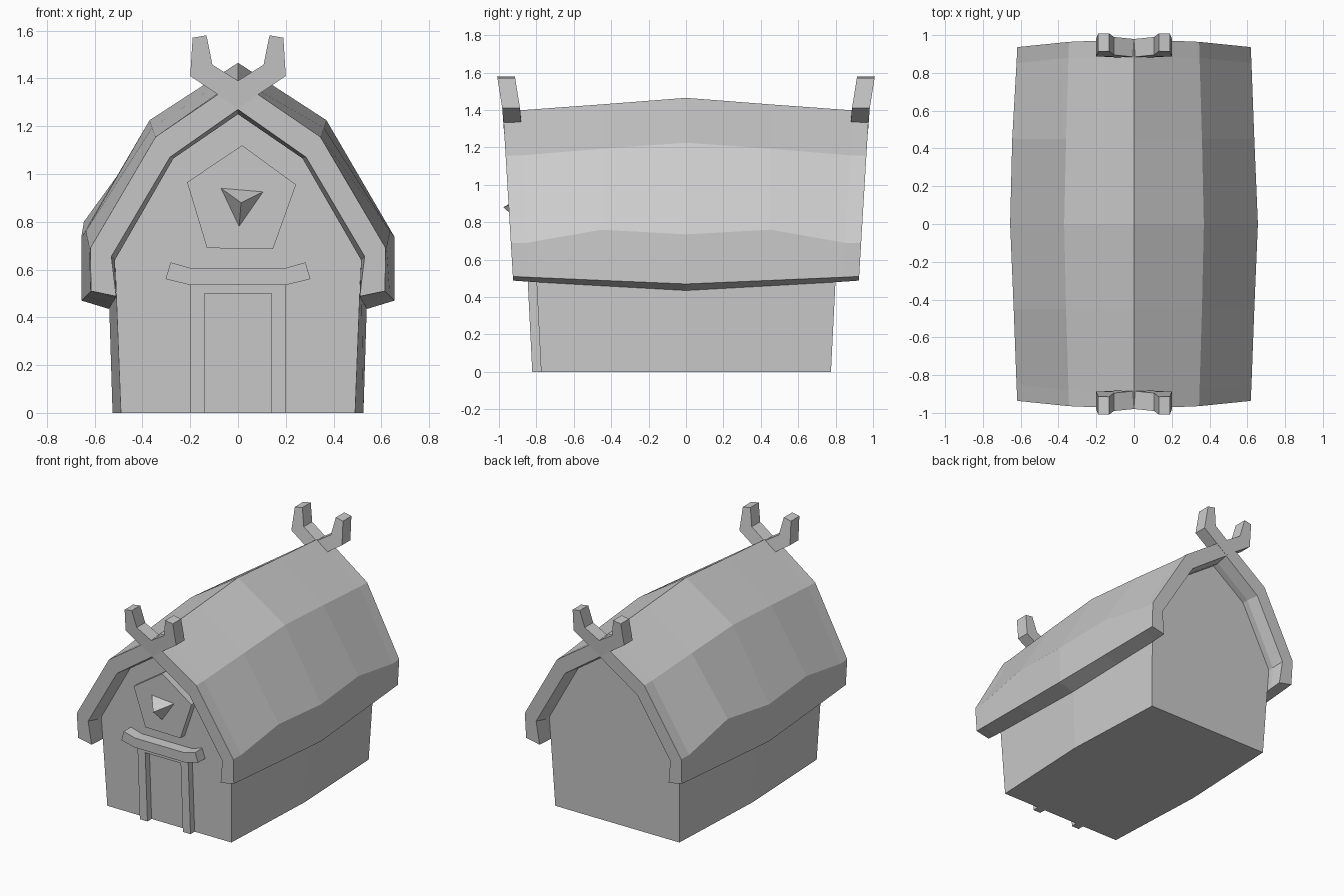
import bpy, bmesh
from mathutils import Vector

cube = bpy.data.objects.get("Cube")
if cube:
    bpy.data.objects.remove(cube, do_unlink=True)

grey = bpy.data.materials.new("plain_grey")
grey.use_nodes = True
TONE = (0.6, 0.6, 0.6, 1)
grey.diffuse_color = TONE
grey.node_tree.nodes["Principled BSDF"].inputs["Base Color"].default_value = TONE


def finish(name, bm):
    """Turn a bmesh into a flat shaded object."""
    bmesh.ops.remove_doubles(bm, verts=bm.verts, dist=0.0005)
    bmesh.ops.recalc_face_normals(bm, faces=bm.faces)
    mesh = bpy.data.meshes.new(name)
    bm.to_mesh(mesh)
    bm.free()
    mesh.materials.append(grey)
    obj = bpy.data.objects.new(name, mesh)
    bpy.context.collection.objects.link(obj)
    return obj


def loft(name, rings):
    """Skin closed rings of equal length and cap both ends."""
    bm = bmesh.new()
    loops = [[bm.verts.new(p) for p in ring] for ring in rings]
    n = len(loops[0])
    for a, b in zip(loops, loops[1:]):
        for i in range(n):
            j = (i + 1) % n
            bm.faces.new((a[i], a[j], b[j], b[i]))
    bm.faces.new(loops[0])
    bm.faces.new(loops[-1])
    return finish(name, bm)


def mirrored(half):
    """Full outline from a half outline that starts on the centre line."""
    return [(-x, z) for x, z in reversed(half[1:])] + half


def wall_y(z):
    return 0.775 + 0.05 * z


def roof_y(z, base=0.925):
    return base + 0.06 * (z - 0.5)


def slab(name, outline, out, back=0.02):
    """Panel that follows the leaning front wall."""
    return loft(name, [[(x, -wall_y(z) - d, z) for x, z in outline]
                       for d in (-back, out)])


# House body, bulging at the middle
gable = [(0, 1.25), (0.27, 1.065), (0.515, 0.64), (0.49, 0)]
middle = [(0, 1.25), (0.27, 1.065), (0.545, 0.64), (0.525, 0)]
loft("house_body", [
    [(x, -wall_y(z), z) for x, z in mirrored(gable)],
    [(x, 0, z) for x, z in mirrored(middle)],
    [(x, wall_y(z), z) for x, z in mirrored(gable)]])

# Roof shell: outer half profiles and inner half profiles for each station
outer_end = [(0, 1.39), (0.345, 1.155), (0.618, 0.69), (0.615, 0.51)]
outer_near = [(0, 1.398), (0.347, 1.157), (0.622, 0.69), (0.619, 0.506)]
outer_quarter = [(0, 1.43), (0.36, 1.193), (0.637, 0.76), (0.636, 0.489)]
outer_mid = [(0, 1.465), (0.37, 1.225), (0.656, 0.735), (0.655, 0.47)]
inner_end = [(0, 1.27), (0.285, 1.07), (0.53, 0.655), (0.51, 0.488)]
inner_near = [(0, 1.25), (0.27, 1.065), (0.515, 0.64), (0.511, 0.482)]
inner_quarter = [(0, 1.25), (0.27, 1.065), (0.53, 0.64), (0.525, 0.46)]
inner_mid = [(0, 1.25), (0.27, 1.065), (0.545, 0.64), (0.54, 0.435)]


def roof_ring(outer, inner, base, side):
    ring = mirrored(outer) + mirrored(inner)[::-1]
    if base > 0.5:
        return [(x, side * roof_y(z, base), z) for x, z in ring]
    return [(x, side * base, z) for x, z in ring]


stations = [(outer_end, inner_end, 0.925), (outer_near, inner_near, 0.84),
            (outer_quarter, inner_quarter, 0.45)]
rings = [roof_ring(*s, -1) for s in stations]
rings.append(roof_ring(outer_mid, inner_mid, 0, 1))
rings += [roof_ring(*s, 1) for s in reversed(stations)]
roof = loft("roof", rings)
# One dented spot on the rear right slope
for v in roof.data.vertices:
    if (v.co - Vector((-0.637, 0.45, 0.76))).length < 0.01:
        v.co.x, v.co.z = -0.645, 0.8

# Crossed gable horns
horn = [(0, 1.275), (0.2, 1.41), (0.19, 1.57), (0.132, 1.58),
        (0.107, 1.457), (0, 1.39)]
for end, side in (("front", -1), ("back", 1)):
    for hand, sx in (("left", 1), ("right", -1)):
        loft(end + "_horn_" + hand,
             [[(sx * x, side * (roof_y(z, 0.926) + d + 0.1 * (z - 1.39) * (z > 1.4)), z)
               for x, z in horn] for d in (0, -0.095)])

# Door frame: two posts and a lintel in one outline
frame = [(-0.2, 0), (-0.2, 0.54), (0.2, 0.54), (0.2, 0),
         (0.14, 0), (0.14, 0.5), (-0.14, 0.5), (-0.14, 0)]
slab("door_frame", frame, 0.047)

# Door hood with upturned ends
hood = [(0, 0.535), (0.2, 0.535), (0.303, 0.56), (0.282, 0.63), (0.195, 0.605), (0, 0.605)]
slab("door_hood", hood + [(-x, z) for x, z in hood[-2:0:-1]], 0.08)

# Five sided shield with a three sided spike
slab("shield", [(0.017, 1.12), (0.243, 0.955), (0.146, 0.685),
                (-0.13, 0.69), (-0.213, 0.965)], 0.05)
bm = bmesh.new()
base = [bm.verts.new((x, -wall_y(z) - 0.045, z))
        for x, z in ((-0.075, 0.943), (0.109, 0.927), (0.004, 0.776))]
tip = bm.verts.new((0.013, -0.977, 0.88))
bm.faces.new(base)
for i in range(3):
    bm.faces.new((base[i], base[(i + 1) % 3], tip))
finish("shield_spike", bm)
